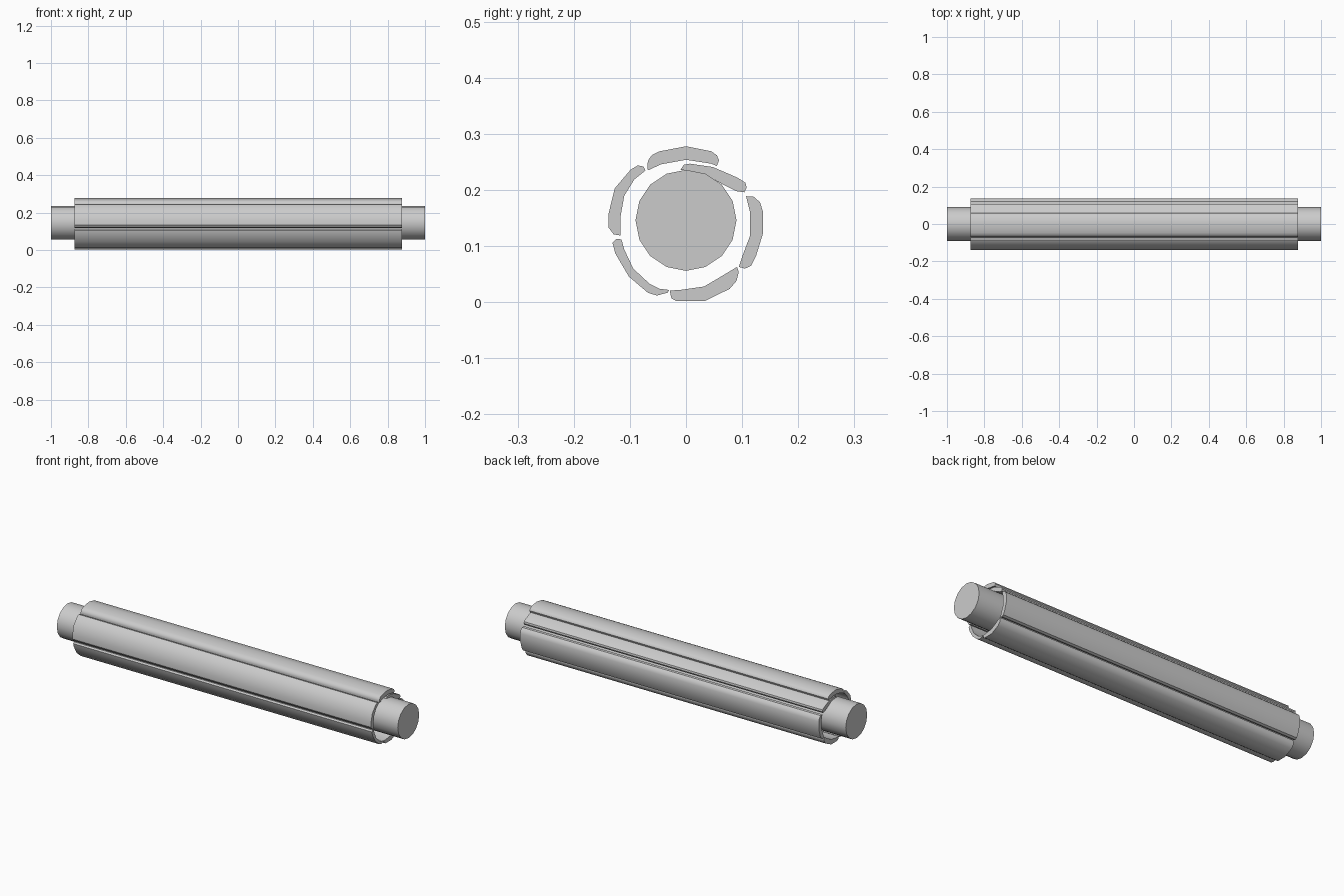
import bpy, bmesh, math

cube = bpy.data.objects.get("Cube")
if cube:
    bpy.data.objects.remove(cube)

# One plain grey for everything
grey = bpy.data.materials.new("light_grey")
grey.use_nodes = True
grey.diffuse_color = (0.6, 0.6, 0.6, 1)
grey.node_tree.nodes["Principled BSDF"].inputs["Base Color"].default_value = (0.6, 0.6, 0.6, 1)


def extrude_x(name, profile, x0, x1, angle=35):
    """Sweep a closed (y, z) outline along x and cap both ends."""
    bm = bmesh.new()
    face = bm.faces.new([bm.verts.new((x0, y, z)) for y, z in profile])
    swept = bmesh.ops.extrude_face_region(bm, geom=[face], use_keep_orig=True)
    for v in swept["geom"]:
        if isinstance(v, bmesh.types.BMVert):
            v.co.x = x1
    bmesh.ops.recalc_face_normals(bm, faces=bm.faces[:])
    mesh = bpy.data.meshes.new(name)
    bm.to_mesh(mesh)
    bm.free()
    mesh.materials.append(grey)
    obj = bpy.data.objects.new(name, mesh)
    bpy.context.collection.objects.link(obj)
    bpy.ops.object.select_all(action='DESELECT')
    obj.select_set(True)
    bpy.context.view_layer.objects.active = obj
    bpy.ops.object.shade_smooth_by_angle(angle=math.radians(angle))
    return obj


# Central rod
circle = [(0.09 * math.sin(i * math.tau / 16), 0.146 + 0.09 * math.cos(i * math.tau / 16))
          for i in range(16)]
extrude_x("core_rod", circle, -1.0, 1.0)

# Slightly bent staves around the rod, outlines in thousandths (y, z)
staves = {
    "top_stave": [(-69, 246), (-67, 254), (-60, 263), (-47, 269), (0, 278), (45, 269),
                  (55, 262), (59, 253), (55, 243), (45, 247), (0, 254), (-44, 246), (-68, 235)],
    "upper_back_stave": [(-10, 236), (-4, 245), (7, 247), (48, 241), (92, 222), (106, 213),
                         (108, 204), (104, 196), (90, 198), (64, 211), (37, 226), (0, 235)],
    "back_stave": [(107, 189), (121, 188), (132, 178), (137, 162), (137, 122), (125, 83),
                   (116, 65), (105, 60), (94, 63), (100, 81), (114, 118), (114, 161)],
    "lower_back_stave": [(-29, 21), (-26, 7), (-17, 2), (33, 2), (78, 24), (90, 38),
                         (94, 54), (91, 63), (76, 54), (56, 42), (32, 28), (-10, 22)],
    "lower_front_stave": [(-131, 106), (-124, 113), (-115, 112), (-110, 94), (-94, 60),
                          (-65, 33), (-47, 24), (-30, 22), (-33, 17), (-52, 12), (-68, 17),
                          (-102, 46), (-126, 87)],
    "front_stave": [(-117, 119), (-129, 121), (-138, 133), (-138, 158), (-127, 203),
                    (-99, 236), (-86, 244), (-76, 242), (-72, 235), (-92, 219),
                    (-110, 190), (-117, 151)],
}
for name, outline in staves.items():
    extrude_x(name, [(y / 1000, z / 1000) for y, z in outline], -0.875, 0.877)
